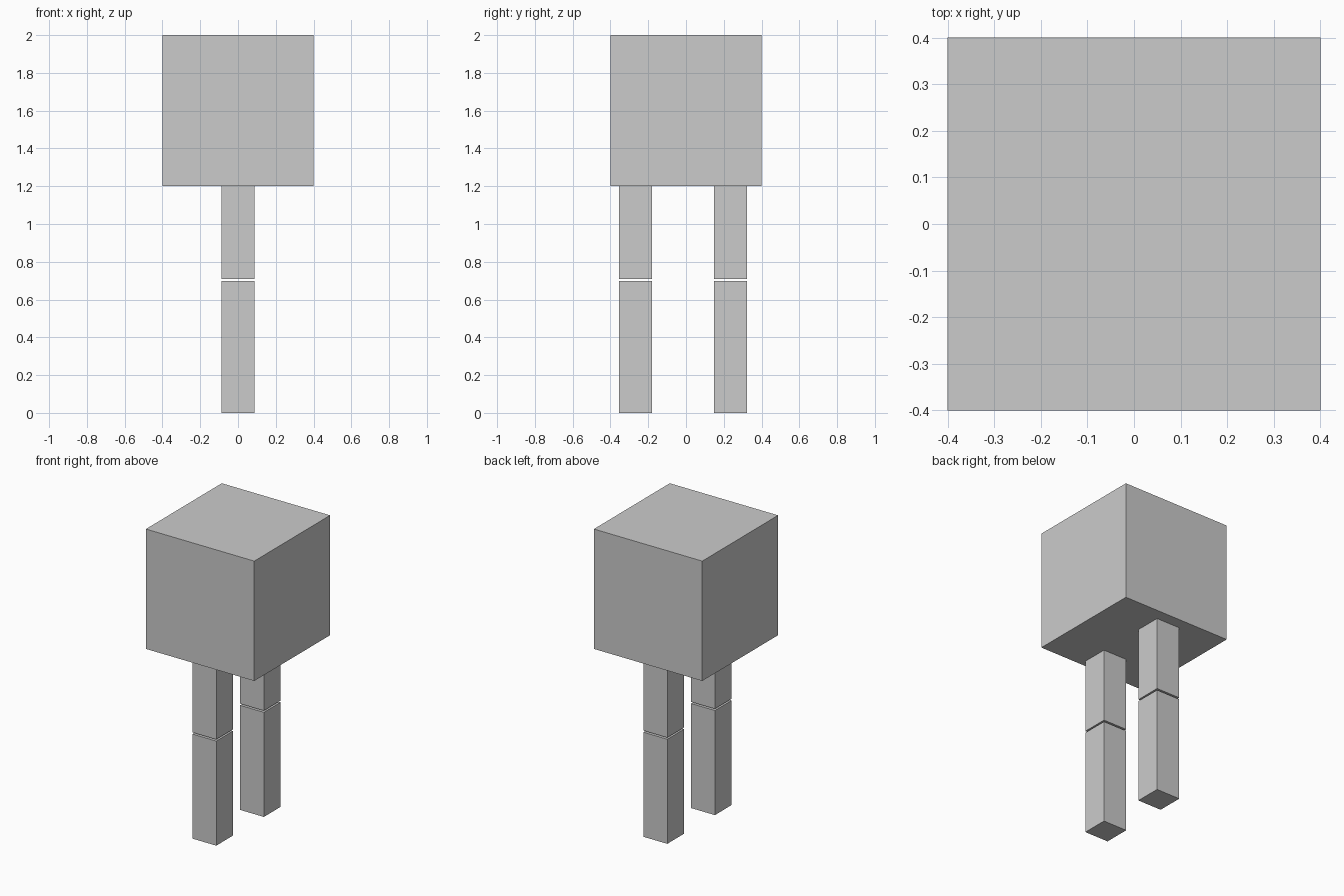
import bpy

cube = bpy.data.objects.get("Cube")
if cube:
    bpy.data.objects.remove(cube, do_unlink=True)

# Single light grey material
grey = bpy.data.materials.new("light grey")
grey.use_nodes = True
colour = (0.6, 0.6, 0.6, 1.0)
grey.diffuse_color = colour
grey.node_tree.nodes["Principled BSDF"].inputs["Base Color"].default_value = colour


def box(name, y, width, bottom, top):
    """Square column centred on x = 0, spanning bottom to top."""
    bpy.ops.mesh.primitive_cube_add(size=1, location=(0, y, (bottom + top) / 2))
    obj = bpy.context.object
    obj.name = name
    obj.scale = (width, width, top - bottom)
    bpy.ops.object.transform_apply(location=False, rotation=False, scale=True)
    obj.data.materials.append(grey)
    return obj


LEG_WIDTH = 0.176

# Large cube body
box("body", 0, 0.8, 1.2, 2.0)

# Two legs, each split by a thin knee gap; upper ends sink into the body
for side, y in (("front", -0.267), ("back", 0.235)):
    box(side + "_lower_leg", y, LEG_WIDTH, 0.0, 0.698)
    box(side + "_upper_leg", y, LEG_WIDTH, 0.709, 1.22)
